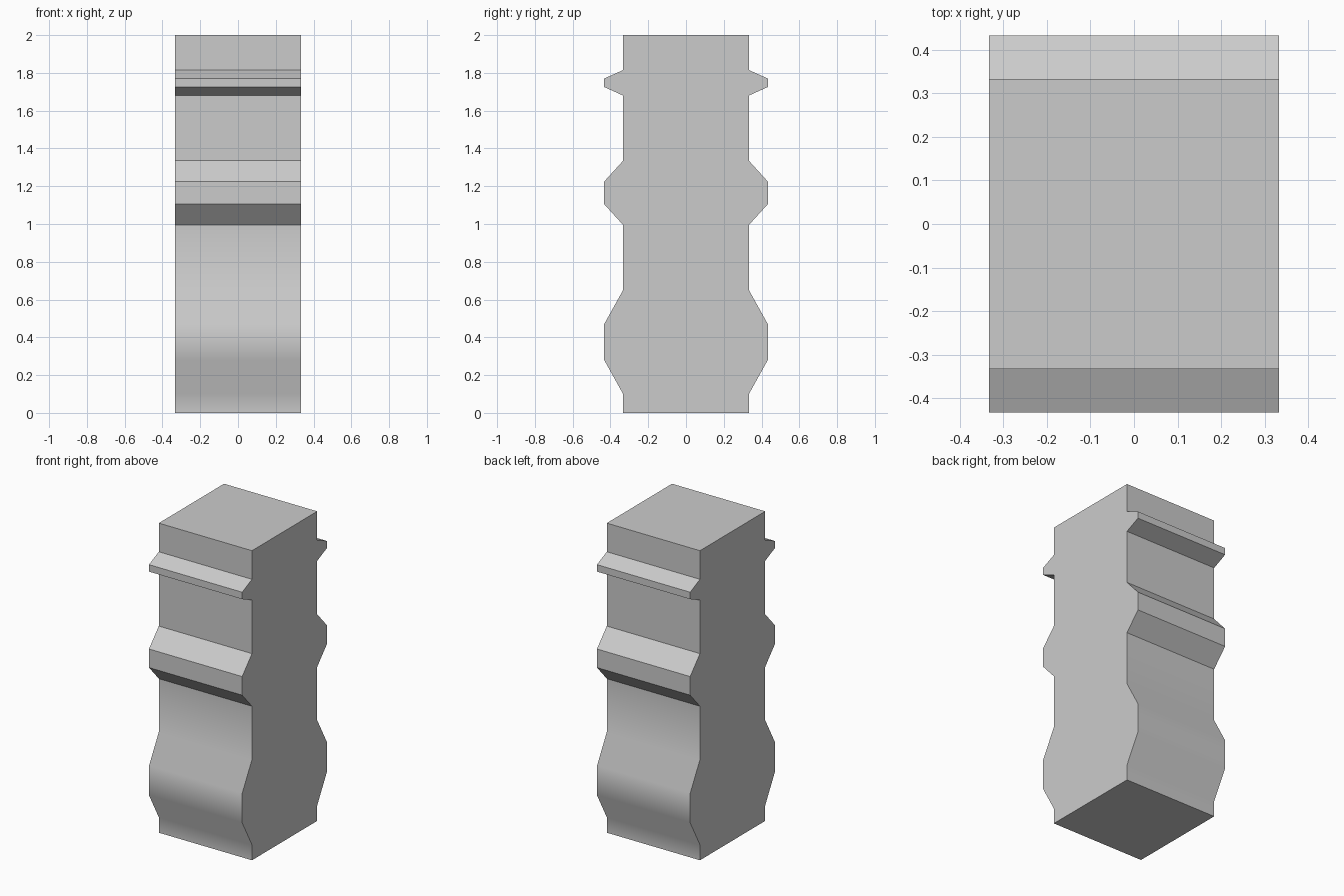
import bpy, bmesh, math

if "Cube" in bpy.data.objects:
    bpy.data.objects.remove(bpy.data.objects["Cube"])

HALF = 0.333      # half width of the shaft
BULGE = 0.433     # half depth at the bands

# Each band: bottom, lower shoulder, upper shoulder, top
BANDS = [(0.10, 0.28, 0.47, 0.65),
         (0.995, 1.105, 1.225, 1.335),
         (1.68, 1.725, 1.77, 1.815)]

# Right half of the side outline, from the base up
side = [(HALF, 0)]
for low, mid_low, mid_high, high in BANDS:
    side += [(HALF, low), (BULGE, mid_low), (BULGE, mid_high), (HALF, high)]
side.append((HALF, 2))

# Mirror the outline across y
outline = side + [(-y, z) for y, z in reversed(side)]

# Extrude the outline along x
bm = bmesh.new()
cap = bm.faces.new([bm.verts.new((-HALF, y, z)) for y, z in outline])
ext = bmesh.ops.extrude_face_region(bm, geom=[cap], use_keep_orig=True)
moved = [v for v in ext["geom"] if isinstance(v, bmesh.types.BMVert)]
bmesh.ops.translate(bm, verts=moved, vec=(2 * HALF, 0, 0))
bmesh.ops.recalc_face_normals(bm, faces=bm.faces)
mesh = bpy.data.meshes.new("banded_post")
bm.to_mesh(mesh)
bm.free()

post = bpy.data.objects.new("banded_post", mesh)
bpy.context.collection.objects.link(post)

# Smooth the soft lower bulge, keep the upper bands crisp
bpy.context.view_layer.objects.active = post
post.select_set(True)
bpy.ops.object.shade_smooth_by_angle(angle=math.radians(32))
